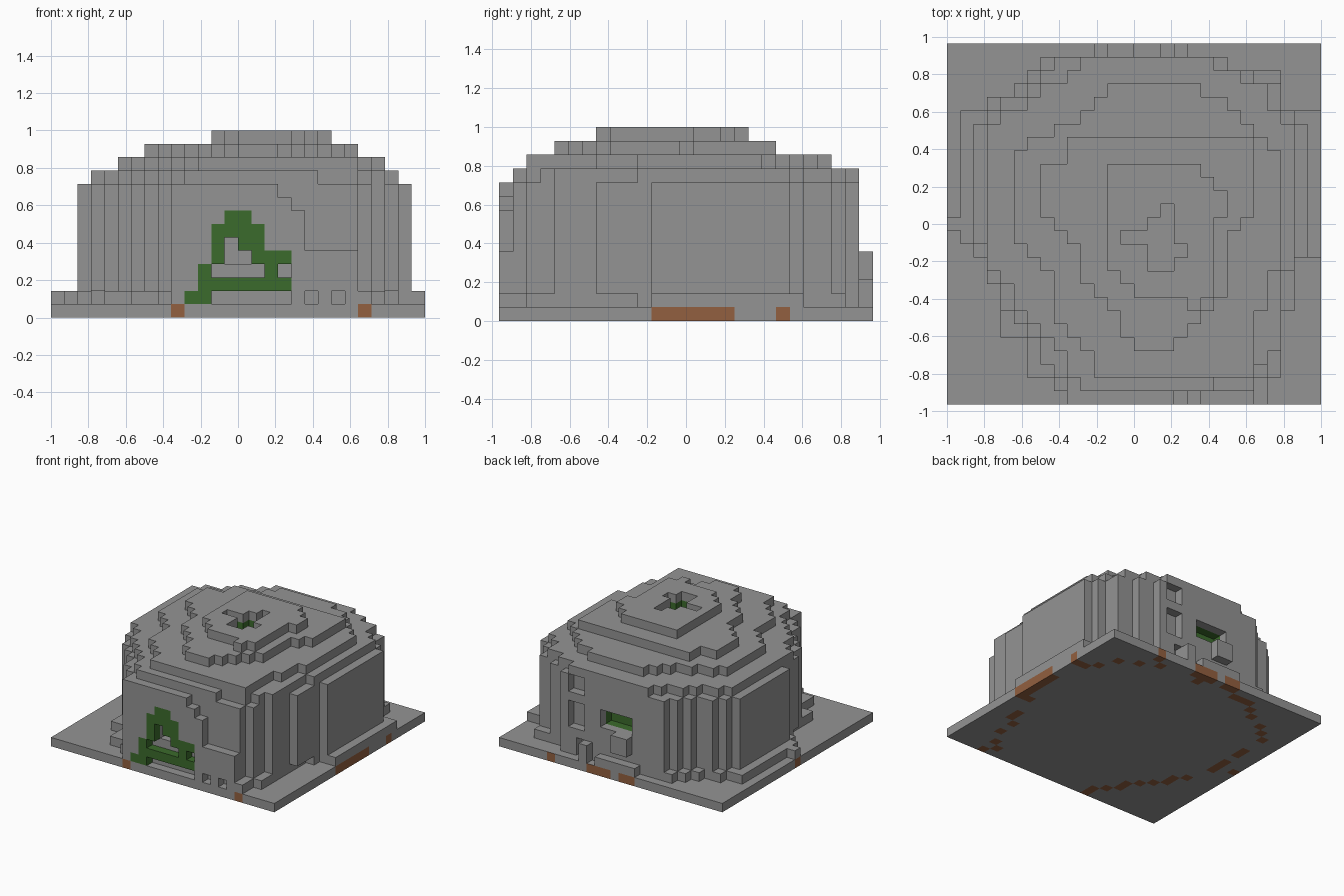
import bpy
import bmesh
import random

random.seed(4)
cube = bpy.data.objects.get("Cube")
if cube:
    bpy.data.objects.remove(cube)

COLS, ROWS = 28, 27
UNIT = 2 / COLS


def make_material(name, colour):
    mat = bpy.data.materials.new(name)
    mat.use_nodes = True
    mat.diffuse_color = colour
    mat.node_tree.nodes["Principled BSDF"].inputs["Base Color"].default_value = colour
    return mat


materials = [make_material("stone grey", (.295, .295, .295, 1)),
             make_material("moss green", (.044, .147, .025, 1)),
             make_material("earth brown", (.29, .115, .05, 1))]
GREY, GREEN, BROWN = range(3)


def inside(outline, col, row):
    """Even-odd test of a cell centre against an outline."""
    px, py, hit = col + .5, row + .49, False
    for (ax, ay), (bx, by) in zip(outline, outline[1:] + outline[:1]):
        if (ay > py) != (by > py) and px < ax + (py - ay) * (bx - ax) / (by - ay):
            hit = not hit
    return hit


def region(outline):
    return {(c, r) for c in range(COLS) for r in range(ROWS) if inside(outline, c, r)}


def box(c0, c1, r0, r1, z0, z1):
    """Block of cells, upper ends excluded."""
    return {(c, r, z) for c in range(c0, c1) for r in range(r0, r1) for z in range(z0, z1)}


def stack(area, low, high):
    return {(c, r, z) for c, r in area for z in range(low, high)}


# Stepped outlines in cells, from the ground upward
footing = region([(0, 14), (0, 13), (1, 13), (3, 10), (4, 10), (4, 5), (6, 5), (6, 2), (9, 1), (9, 0),
                  (24, 0), (24, 2), (25, 2), (25, 8), (26, 11), (28, 11), (28, 21), (27, 22),
                  (25, 22), (25, 24), (24, 25), (21, 25), (21, 26), (8, 26), (5, 23),
                  (2, 22), (1, 21), (1, 14)])
wall = region([(2, 21), (2, 13), (3, 10), (4, 8), (5, 6), (6, 5), (7, 4), (8, 2), (9, 1), (9, 0),
               (23, 0), (23, 1), (24, 3), (25, 5), (26, 8), (26, 10), (27, 11), (27, 21), (25, 22),
               (25, 24), (21, 25), (21, 26), (8, 26), (8, 25), (5, 23), (4, 22)])
eaves = region([(3, 21), (3, 11), (5, 8), (6, 6), (9, 4), (9, 2), (11, 1), (17, 1), (23, 2),
                (25, 5), (25, 9), (26, 11), (26, 20), (24, 22), (24, 24), (20, 25), (20, 26),
                (11, 26), (8, 24), (5, 22)])
lower_roof = region([(5, 18), (5, 12), (8, 9), (8, 6), (11, 4), (11, 2), (23, 2), (23, 5), (24, 8),
                     (25, 12), (25, 18), (24, 20), (21, 22), (21, 23), (17, 24), (12, 24),
                     (12, 23), (9, 21), (7, 20)])
upper_roof = region([(7, 18), (7, 14), (10, 12), (10, 9), (11, 8), (13, 6), (14, 4), (16, 4), (19, 6),
                     (20, 7), (21, 9), (21, 12), (23, 15), (23, 20), (9, 20), (9, 18)])
crown = region([(12, 17), (12, 11), (13, 9), (14, 8), (18, 8), (18, 7), (19, 7), (20, 8), (20, 13),
                (21, 14), (21, 15), (19, 17), (19, 18), (13, 18)])

# Moss growing flush with the front wall
front_moss = set()
for c0, c1, z0, z1 in [(10, 12, 1, 2), (11, 12, 2, 4), (11, 18, 2, 3), (12, 13, 4, 7), (13, 15, 7, 8),
                       (13, 14, 6, 7), (14, 15, 5, 7), (15, 16, 4, 7), (16, 17, 3, 5), (17, 18, 4, 5)]:
    front_moss |= box(c0, c1, 0, 1, z0, z1)

# Back opening and roof hole, lined with moss
back_opening = box(12, 16, 24, 26, 5, 7)
hole = (box(13, 15, 12, 13, 9, 14) | box(15, 16, 10, 14, 9, 14)
        | box(16, 17, 10, 15, 9, 14) | box(17, 18, 11, 12, 9, 14))

# Bare gaps between the moss, plain notches, and the front wall stepping down at one end
gaps = (box(12, 16, 0, 1, 3, 4) | box(13, 14, 0, 3, 4, 6) | box(14, 15, 0, 3, 4, 5)
        | box(17, 18, 0, 1, 3, 4) | box(12, 18, 0, 1, 1, 2))
notches = (box(19, 20, 0, 1, 1, 2) | box(21, 22, 0, 1, 1, 2) | box(18, 19, 25, 26, 1, 3)
           | box(18, 20, 25, 26, 4, 7) | box(18, 20, 25, 26, 8, 10)
           | box(17, 18, 0, 1, 9, 10) | box(18, 19, 0, 1, 8, 10) | box(19, 23, 0, 1, 5, 10))
removed = gaps | notches | back_opening | hole

parts = {
    "foundation_slab": box(0, COLS, 0, ROWS, 0, 1),
    "footing": stack(footing, 1, 2),
    "dome_wall": stack(wall, 2, 10),
    "roof_eaves": stack(eaves, 10, 11),
    "roof_lower_tier": stack(lower_roof, 11, 12),
    "roof_upper_tier": stack(upper_roof, 12, 13),
    "roof_crown": stack(crown, 13, 14),
    "back_porch": box(11, 16, 26, 27, 1, 2) | box(12, 14, 26, 27, 3, 5) | box(17, 18, 26, 27, 1, 3),
}
parts = {name: cells - removed for name, cells in parts.items()}
solid = set().union(*parts.values())


def is_earth(c, r):
    """Earth shows under the corners of the wall outline and here and there between."""
    open_c = (c - 1, r) not in wall or (c + 1, r) not in wall
    open_r = (c, r - 1) not in wall or (c, r + 1) not in wall
    return (open_c and open_r) or ((open_c or open_r) and random.random() < .3)


# Earth patches below the wall and along the rim of the slab
earth = {(c, r) for c, r in sorted(wall) if 0 < r and is_earth(c, r)}
earth |= {(27, r) for r in (11, 12, 13, 14, 15, 16, 20)}
earth |= {(c, 26) for c in (11, 12, 14, 15, 16, 21)} | {(9, 0), (23, 0), (0, 13)}

# Corner offsets of the six cell faces, counter-clockwise from outside
FACES = {}
for axis in range(3):
    for side in (0, 1):
        u, v = (axis + 1) % 3, (axis + 2) % 3
        corners = []
        for a, b in [(0, 0), (1, 0), (1, 1), (0, 1)]:
            p = [0, 0, 0]
            p[axis], p[u], p[v] = side, a, b
            corners.append(p)
        normal = [0, 0, 0]
        normal[axis] = 2 * side - 1
        FACES[tuple(normal)] = corners if side else corners[::-1]


def face_colour(cell, neighbour, normal):
    c, r, z = cell
    if z == 0 and (c, r) in earth and normal[2] <= 0:
        return BROWN
    if cell in front_moss:
        return GREEN
    if neighbour in hole:
        return GREEN if z < 13 and normal[2] == 0 else GREY
    if neighbour in back_opening and r < 25:
        return GREEN
    return GREY


def build(name, cells):
    """Make one object from the exposed faces of its cells."""
    bm = bmesh.new()
    verts = {}
    for cell in sorted(cells):
        for normal, corners in FACES.items():
            neighbour = tuple(a + b for a, b in zip(cell, normal))
            if neighbour in solid:
                continue
            loop = []
            for corner in corners:
                key = tuple(a + b for a, b in zip(cell, corner))
                if key not in verts:
                    c, r, z = key
                    verts[key] = bm.verts.new(((c - COLS / 2) * UNIT, (r - ROWS / 2) * UNIT, z * UNIT))
                loop.append(verts[key])
            bm.faces.new(loop).material_index = face_colour(cell, neighbour, normal)
    mesh = bpy.data.meshes.new(name)
    bm.to_mesh(mesh)
    bm.free()
    for mat in materials:
        mesh.materials.append(mat)
    bpy.context.collection.objects.link(bpy.data.objects.new(name, mesh))


for part_name, part_cells in parts.items():
    build(part_name, part_cells)
